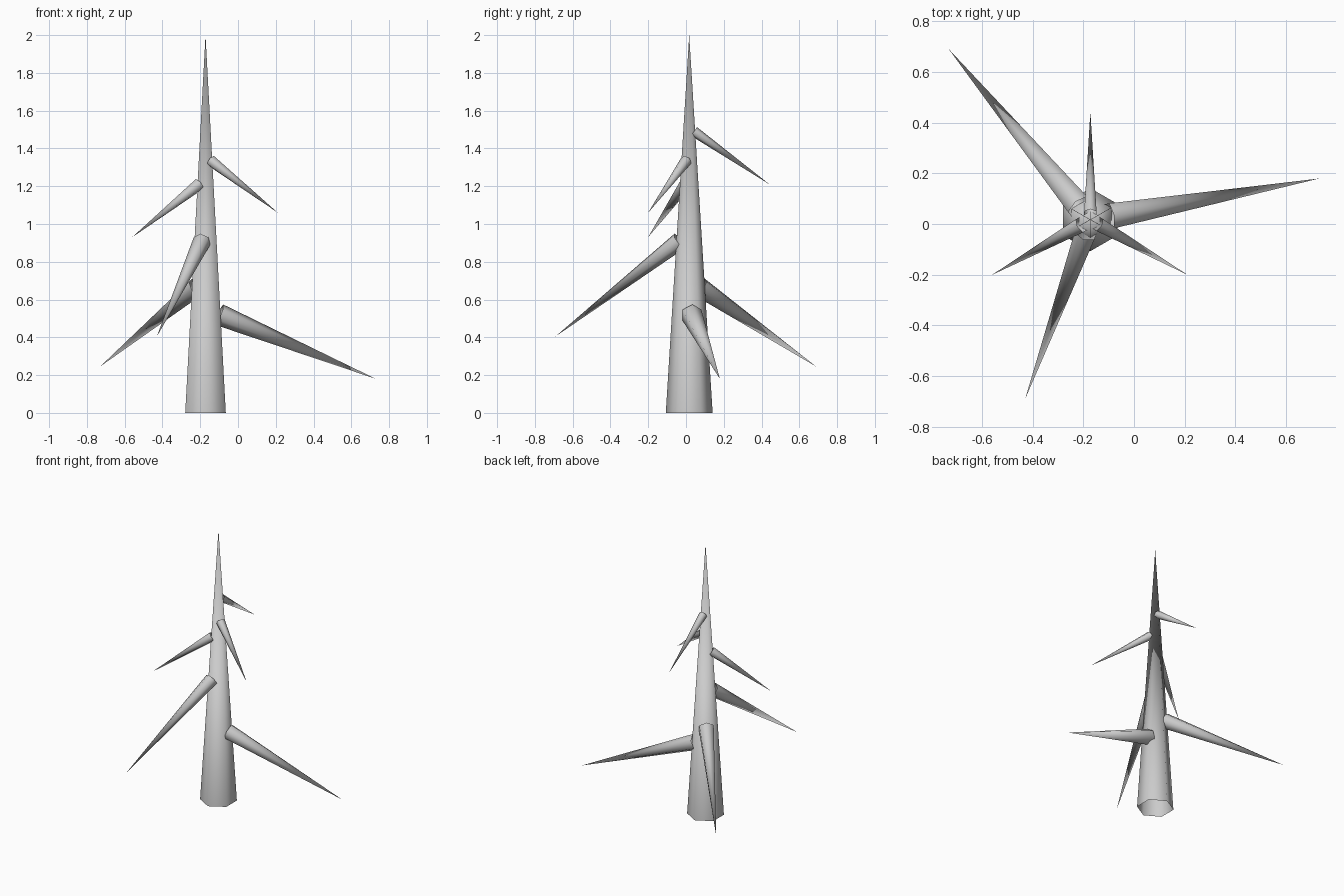
import bpy
from mathutils import Vector
from math import cos, sin, radians

if "Cube" in bpy.data.objects:
    bpy.data.objects.remove(bpy.data.objects["Cube"])

CX, CY, R, H = -0.172, 0.017, 0.124, 2.0


def spike(name, base, tip, radius):
    """Open six-sided smooth cone from base centre to tip, one corner facing up."""
    base, tip = Vector(base), Vector(tip)
    axis = tip - base
    bpy.ops.mesh.primitive_cone_add(vertices=6, radius1=radius, radius2=0,
                                    depth=axis.length, end_fill_type='NOTHING',
                                    location=(base + tip) / 2)
    ob = bpy.context.object
    ob.name = name
    if abs(axis.x) + abs(axis.y) > 1e-4:
        ob.rotation_euler = axis.to_track_quat('Z', 'Y').to_euler()
    bpy.ops.object.shade_smooth()
    return ob


# Trunk
spike("trunk", (CX, CY, 0), (CX, CY, H), R)

# Branches: heading, base height, base radius, horizontal reach, tip height
branches = [
    (10.2, 0.52, 0.058, 0.917, 0.18),
    (129.7, 0.67, 0.056, 0.874, 0.245),
    (250, 0.91, 0.048, 0.753, 0.405),
    (209.3, 1.21, 0.034, 0.445, 0.93),
    (330.4, 1.335, 0.031, 0.440, 1.06),
    (90, 1.49, 0.028, 0.425, 1.21),
]
for i, (deg, z, r, reach, tip_z) in enumerate(branches, 1):
    dx, dy = cos(radians(deg)), sin(radians(deg))
    start = 0.8 * R * (1 - z / H)          # just inside the bark
    spike(f"branch_{i}", (CX + dx * start, CY + dy * start, z),
          (CX + dx * reach, CY + dy * reach, tip_z), r)
